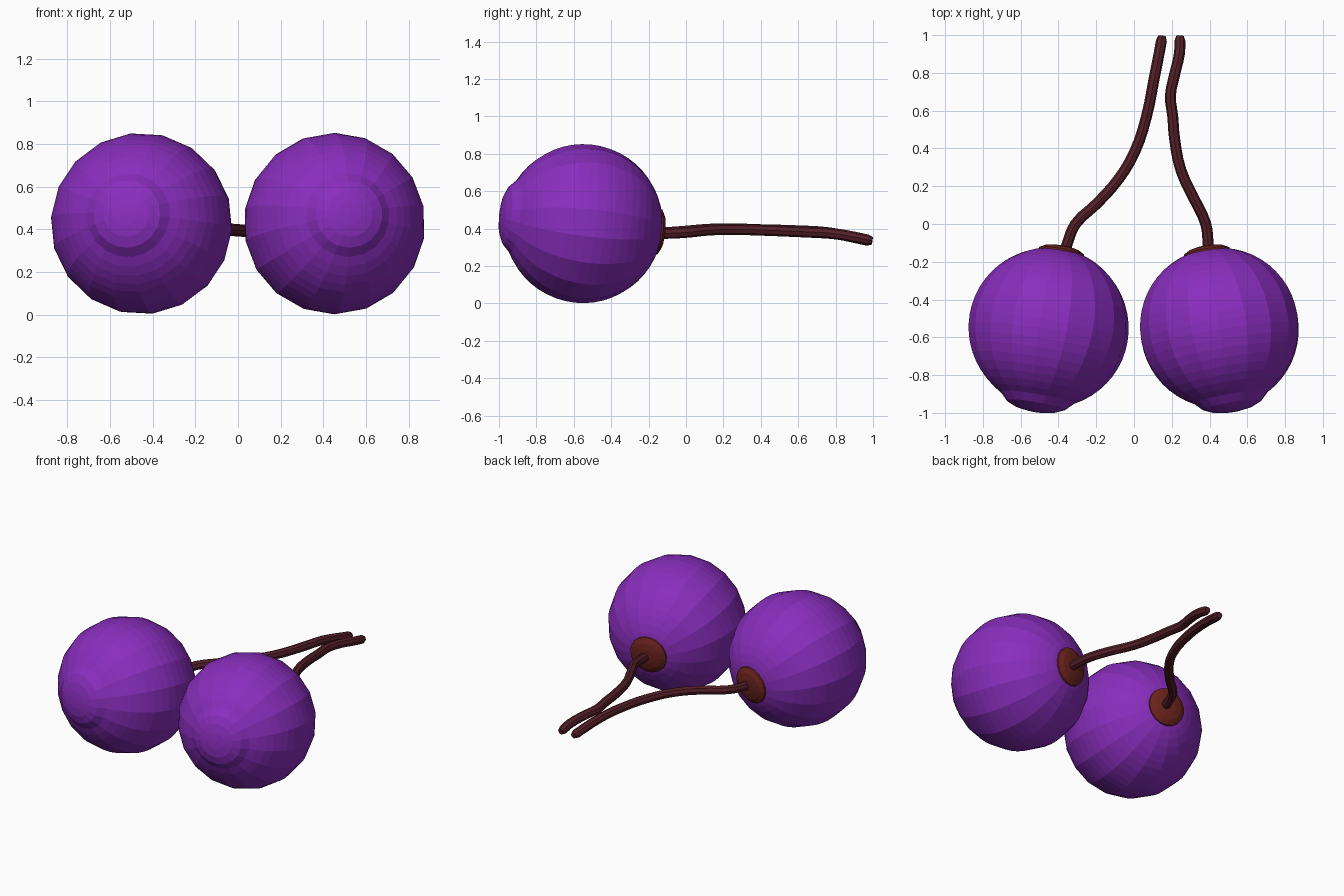
import bpy, bmesh, math
from mathutils import Vector

cube = bpy.data.objects.get("Cube")
if cube:
    bpy.data.objects.remove(cube, do_unlink=True)


def make_material(name, rgb):
    mat = bpy.data.materials.new(name)
    mat.use_nodes = True
    mat.diffuse_color = (*rgb, 1)
    mat.node_tree.nodes["Principled BSDF"].inputs["Base Color"].default_value = (*rgb, 1)
    return mat


PURPLE = make_material("berry purple", (0.25, 0.027, 0.51))
RUST = make_material("cap rust brown", (0.15, 0.018, 0.013))
BARK = make_material("stem dark red", (0.09, 0.014, 0.022))


def lathe(name, profile, centre, axis, sides, roll, mat):
    """Revolve (radius, height) points about an axis through the centre."""
    bm = bmesh.new()
    rings = []
    for r, h in profile:
        if r < 1e-4:
            rings.append([bm.verts.new((0, 0, h))])
            continue
        angles = [math.tau * i / sides + roll for i in range(sides)]
        rings.append([bm.verts.new((r * math.cos(a), r * math.sin(a), h)) for a in angles])
    for low, high in zip(rings, rings[1:]):
        for i in range(sides):
            j = (i + 1) % sides
            corners = [low[i % len(low)], low[j % len(low)],
                       high[j % len(high)], high[i % len(high)]]
            bm.faces.new(list(dict.fromkeys(corners)))
    bmesh.ops.recalc_face_normals(bm, faces=bm.faces)
    mesh = bpy.data.meshes.new(name)
    bm.to_mesh(mesh)
    bm.free()
    mesh.materials.append(mat)
    obj = bpy.data.objects.new(name, mesh)
    obj.location = centre
    obj.rotation_euler = Vector(axis).to_track_quat('Z', 'Y').to_euler()
    bpy.context.collection.objects.link(obj)
    return obj


def stem(name, points):
    """Eight-sided tube through the points, with a rounded free end."""
    curve = bpy.data.curves.new(name + "_path", 'CURVE')
    curve.dimensions = '3D'
    curve.bevel_depth = 0.029
    curve.bevel_resolution = 2
    curve.resolution_u = 3
    curve.use_fill_caps = True
    spline = curve.splines.new('BEZIER')
    spline.bezier_points.add(len(points) - 1)
    for bp, co in zip(spline.bezier_points, points):
        bp.co = co
        bp.handle_left_type = bp.handle_right_type = 'AUTO'
    spline.bezier_points[-1].radius = 0.7
    path = bpy.data.objects.new(name + "_path", curve)
    bpy.context.collection.objects.link(path)
    bpy.context.view_layer.update()
    mesh = bpy.data.meshes.new_from_object(path.evaluated_get(bpy.context.evaluated_depsgraph_get()))
    bpy.data.objects.remove(path, do_unlink=True)
    mesh.name = name
    mesh.materials.clear()
    mesh.materials.append(BARK)
    mesh.shade_flat()
    bpy.context.collection.objects.link(bpy.data.objects.new(name, mesh))


# Berry profile: a ball with a low blunt bump at the blossom end
R = 0.425
STEPS = 26
berry_profile = []
for k in range(STEPS + 1):
    t = math.pi * k / STEPS
    bump = max(0, min(1, (0.5 - t) / 0.2))
    r = R + 0.027 * bump * bump * (3 - 2 * bump)
    berry_profile.append((r * math.sin(t), r * math.cos(t)))

# Shallow cap sitting on the stem end
cap_profile = [(0.125, -0.39), (0.122, -0.415), (0.09, -0.432), (0.05, -0.44), (0, -0.442)]

# Berries and caps, tilted so the stem ends converge
for side, s, roll in (("left", 1, 0), ("right", -1, 0.12)):
    centre = (s * 0.452, -0.55, 0.427)
    axis = (s * 0.07, -0.42, 0.045)
    lathe(side + "_berry", berry_profile, centre, axis, 18, roll + math.pi / 2, PURPLE)
    lathe(side + "_cap", cap_profile, centre, axis, 18, roll, RUST)

# Stems
stem("right_stem", [(-0.37, -0.16, 0.38), (-0.352, -0.1, 0.38), (-0.31, 0.0, 0.387),
                    (-0.2, 0.105, 0.396), (-0.08, 0.24, 0.4), (0.005, 0.385, 0.395),
                    (0.065, 0.565, 0.39), (0.106, 0.767, 0.378), (0.145, 0.97, 0.338),
                    (0.148, 0.995, 0.334)])
stem("left_stem", [(0.395, -0.16, 0.375), (0.392, -0.1, 0.375), (0.38, 0.0, 0.38),
                   (0.32, 0.13, 0.393), (0.25, 0.28, 0.395), (0.215, 0.45, 0.39),
                   (0.205, 0.57, 0.385), (0.193, 0.68, 0.38), (0.215, 0.79, 0.373),
                   (0.24, 0.9, 0.355), (0.243, 0.97, 0.34), (0.243, 0.995, 0.335)])
